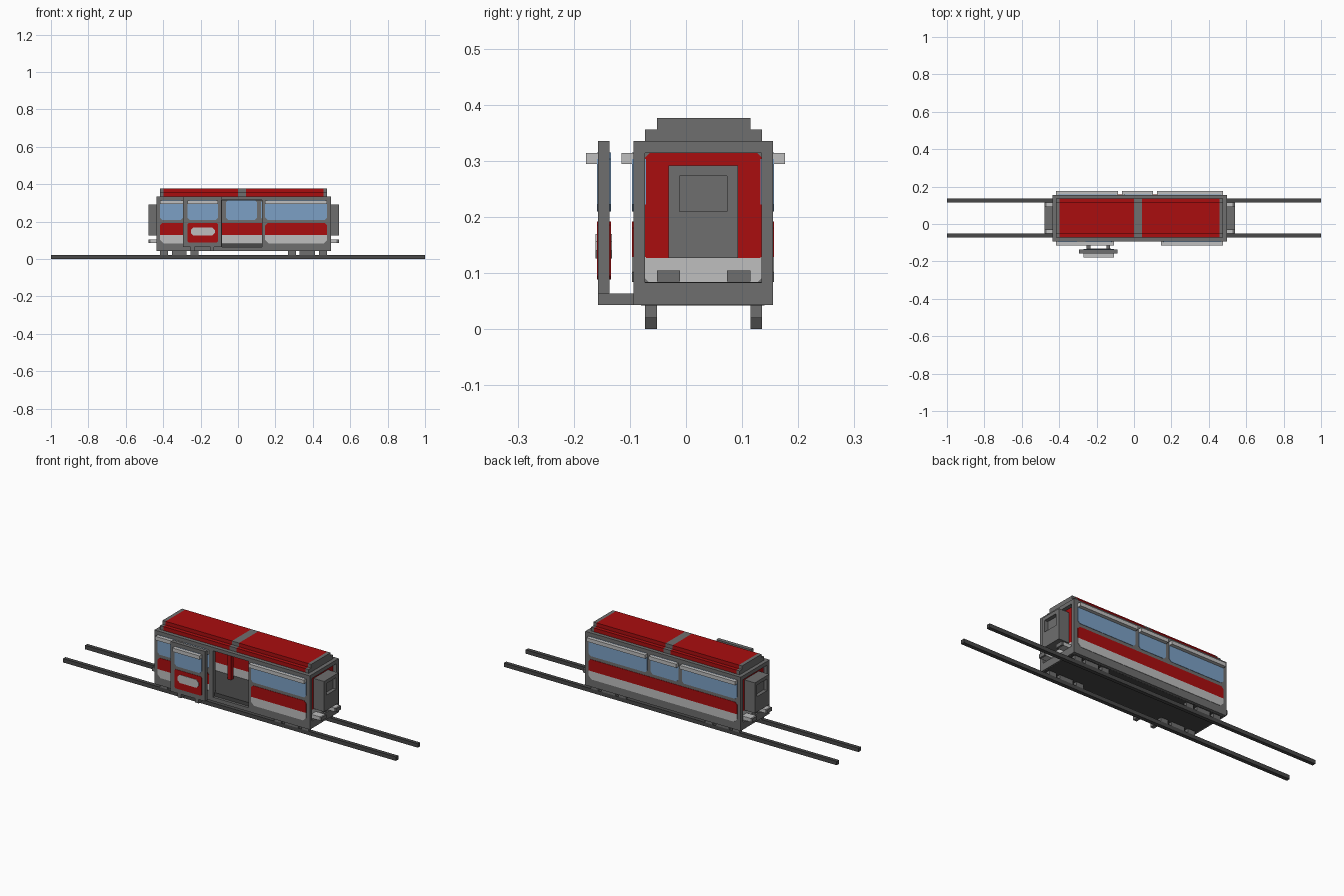
import bpy, bmesh

cube = bpy.data.objects.get("Cube")
if cube:
    bpy.data.objects.remove(cube, do_unlink=True)


def material(name, hexa):
    lin = []
    for i in (0, 2, 4):
        c = int(hexa[i:i + 2], 16) / 255
        lin.append(c / 12.92 if c < 0.04 else ((c + 0.055) / 1.055) ** 2.4)
    m = bpy.data.materials.new(name)
    m.use_nodes = True
    m.diffuse_color = (*lin, 1)
    m.node_tree.nodes["Principled BSDF"].inputs["Base Color"].default_value = (*lin, 1)
    return m


GREY = material("body grey", "6E6E6E")
DARK = material("dark grey", "484848")
LIGHT = material("light grey", "BFBFBF")
RED = material("red", "AA0D0F")
BLUE = material("window blue", "7CA0C5")


def finish(name, bm, mat):
    bmesh.ops.recalc_face_normals(bm, faces=bm.faces)
    me = bpy.data.meshes.new(name)
    bm.to_mesh(me)
    bm.free()
    me.materials.append(mat)
    ob = bpy.data.objects.new(name, me)
    bpy.context.collection.objects.link(ob)
    return ob


def box(name, x, y, z, mat):
    """Box from (low, high) ranges on each axis."""
    bm = bmesh.new()
    bmesh.ops.create_cube(bm, size=1)
    for v in bm.verts:
        v.co = [r[0] if c < 0 else r[1] for c, r in zip(v.co, (x, y, z))]
    return finish(name, bm, mat)


def panel(name, axis, a, z, depth, mat, top=0.012, bottom=0.012):
    """Upright plate with clipped corners; axis is its thickness direction."""
    a0, a1 = a
    z0, z1 = z
    t, b = top, bottom
    pts = [(a0 + b, z0), (a1 - b, z0), (a1, z0 + b), (a1, z1 - t),
           (a1 - t, z1), (a0 + t, z1), (a0, z1 - t), (a0, z0 + b)]
    pts = [p for i, p in enumerate(pts) if p not in pts[:i]]
    bm = bmesh.new()
    vs = [bm.verts.new((p, depth[0], q) if axis == "y" else (depth[0], p, q)) for p, q in pts]
    f = bm.faces.new(vs)
    ext = bmesh.ops.extrude_face_region(bm, geom=[f])["geom"]
    d = depth[1] - depth[0]
    move = (0, d, 0) if axis == "y" else (d, 0, 0)
    bmesh.ops.translate(bm, vec=move, verts=[g for g in ext if isinstance(g, bmesh.types.BMVert)])
    return finish(name, bm, mat)


X0, X1 = -0.437, 0.497            # body length
FRONT, BACK = (-0.094, -0.073), (0.135, 0.155)   # side wall thickness
GAP = (-0.085, 0.128)             # door opening
E = 0.002                         # how far colour panels stand proud
front_skin = (FRONT[0] - E, FRONT[1] + E)
back_skin = (BACK[0] - E, BACK[1] + E)

# Track rails and wheels
for side, y in (("front", (-0.073, -0.052)), ("back", (0.115, 0.135))):
    box(f"{side}_rail", (-1, 1), y, (0, 0.021), DARK)
    for i, x in enumerate([(-0.417, -0.374), (-0.353, -0.275), (-0.253, -0.21),
                           (0.267, 0.31), (0.33, 0.412), (0.433, 0.476)]):
        box(f"{side}_wheel_{i}", x, y, (0.021, 0.05), GREY)

# Floor, sills, side walls and ceiling
box("floor", (-0.43, 0.49), (-0.08, 0.14), (0.0425, 0.084), DARK)
box("back_wall", (X0, X1), BACK, (0.043, 0.335), GREY)
box("front_sill", (X0, X1), FRONT, (0.043, 0.064), GREY)
box("front_wall_a", (X0, GAP[0]), FRONT, (0.064, 0.335), GREY)
box("front_wall_b", (GAP[1], X1), FRONT, (0.064, 0.335), GREY)
box("ceiling", (X0, X1), (FRONT[1], BACK[0]), (0.314, 0.335), GREY)
box("opening_header", GAP, FRONT, (0.316, 0.335), GREY)

# Windows and stripes on both sides, with awnings over the windows
WIN, RED_Z, LIGHT_Z = (0.21, 0.315), (0.129, 0.192), (0.084, 0.129)
front_bays = [(-0.417, -0.294), (-0.27, -0.107), (0.145, 0.476)]
back_bays = [(-0.417, -0.085), (-0.064, 0.102), (0.123, 0.476)]
for side, bays, skin in (("front", front_bays, front_skin), ("back", back_bays, back_skin)):
    for i, bay in enumerate(bays):
        panel(f"{side}_window_{i}", "y", bay, WIN, skin, BLUE)
for side, bays, skin in (("front", [(-0.417, -0.107), front_bays[2]], front_skin),
                         ("back", [(-0.417, 0.476)], back_skin)):
    for i, bay in enumerate(bays):
        panel(f"{side}_red_stripe_{i}", "y", bay, RED_Z, skin, RED, 0.012, 0)
        panel(f"{side}_light_stripe_{i}", "y", bay, LIGHT_Z, skin, LIGHT, 0, 0.018)
for i, x in enumerate([(-0.417, -0.107), (0.145, 0.476)]):
    box(f"front_awning_{i}", x, (-0.115, FRONT[0]), (0.294, 0.314), LIGHT)
for i, x in enumerate(back_bays):
    box(f"back_awning_{i}", x, (BACK[1], 0.176), (0.294, 0.314), LIGHT)

# Opened sliding door with its arms
DOOR = (-0.157, -0.136)
door_skin = (DOOR[0] - E, DOOR[1] + E)
box("sliding_door", (-0.295, -0.087), DOOR, (0.064, 0.335), GREY)
panel("door_window", "y", (-0.27, -0.107), WIN, door_skin, BLUE)
panel("door_red_panel", "y", (-0.27, -0.107), (0.089, 0.192), door_skin, RED, 0.006, 0.006)
panel("door_light_badge", "y", (-0.252, -0.124), (0.126, 0.17),
      (door_skin[0] - E, door_skin[1] + E), LIGHT, 0.014, 0.014)
box("door_awning", (-0.27, -0.107), (-0.178, DOOR[0]), (0.294, 0.314), LIGHT)
for i, x in enumerate([(-0.253, -0.232), (-0.148, -0.127)]):
    box(f"door_arm_{i}", x, (DOOR[0], FRONT[0]), (0.043, 0.064), GREY)

# Grab pole inside the car
box("grab_pole", (-0.122, -0.101), (0.085, 0.105), (0.084, 0.314), RED)

# Car ends: recessed wall, gangway box with a niche, two buffers
for side, s, edge in (("left", 1, X1), ("right", -1, X0)):
    def span(a, b):
        """Range measured outward from the end of the body."""
        return tuple(sorted((edge + s * a, edge + s * b)))

    inner = (FRONT[1], BACK[0])
    box(f"{side}_end_wall", span(-0.042, -0.023), inner, (0.043, 0.315), GREY)
    panel(f"{side}_end_red", "x", inner, (0.127, 0.314), span(-0.043, -0.021), RED, 0.008, 0)
    panel(f"{side}_end_light", "x", inner, (0.083, 0.127), span(-0.043, -0.021), LIGHT, 0, 0.008)
    box(f"{side}_end_sill", span(-0.022, 0), inner, (0.043, 0.083), GREY)
    # Gangway box built around its niche
    box(f"{side}_gangway_core", span(-0.03, 0.022), (-0.031, 0.093), (0.127, 0.292), GREY)
    for part, y, z in (("bottom", (-0.031, 0.093), (0.127, 0.21)),
                       ("top", (-0.031, 0.093), (0.273, 0.292)),
                       ("front", (-0.031, -0.012), (0.21, 0.273)),
                       ("back", (0.073, 0.093), (0.21, 0.273))):
        box(f"{side}_gangway_{part}", span(0.022, 0.042), y, z, GREY)
    for part, y in (("front", (-0.052, -0.011)), ("back", (0.073, 0.115))):
        box(f"{side}_{part}_buffer", span(-0.025, 0.03), y, (0.085, 0.105), LIGHT)
        box(f"{side}_{part}_buffer_cap", span(0.03, 0.042), y, (0.085, 0.105), GREY)

# Stepped roof: grey core with red covers either side of a grey band
for i, (y, z) in enumerate([((-0.073, 0.135), (0.335, 0.356)),
                            ((-0.052, 0.115), (0.356, 0.376))]):
    for j, (x, mat) in enumerate([((-0.417, -0.398), GREY), ((-0.398, 0.0), RED),
                                  ((0.0, 0.042), GREY), ((0.042, 0.457), RED),
                                  ((0.457, 0.476), GREY)]):
        box(f"roof_step_{i}_section_{j}", x, y, z, mat)
